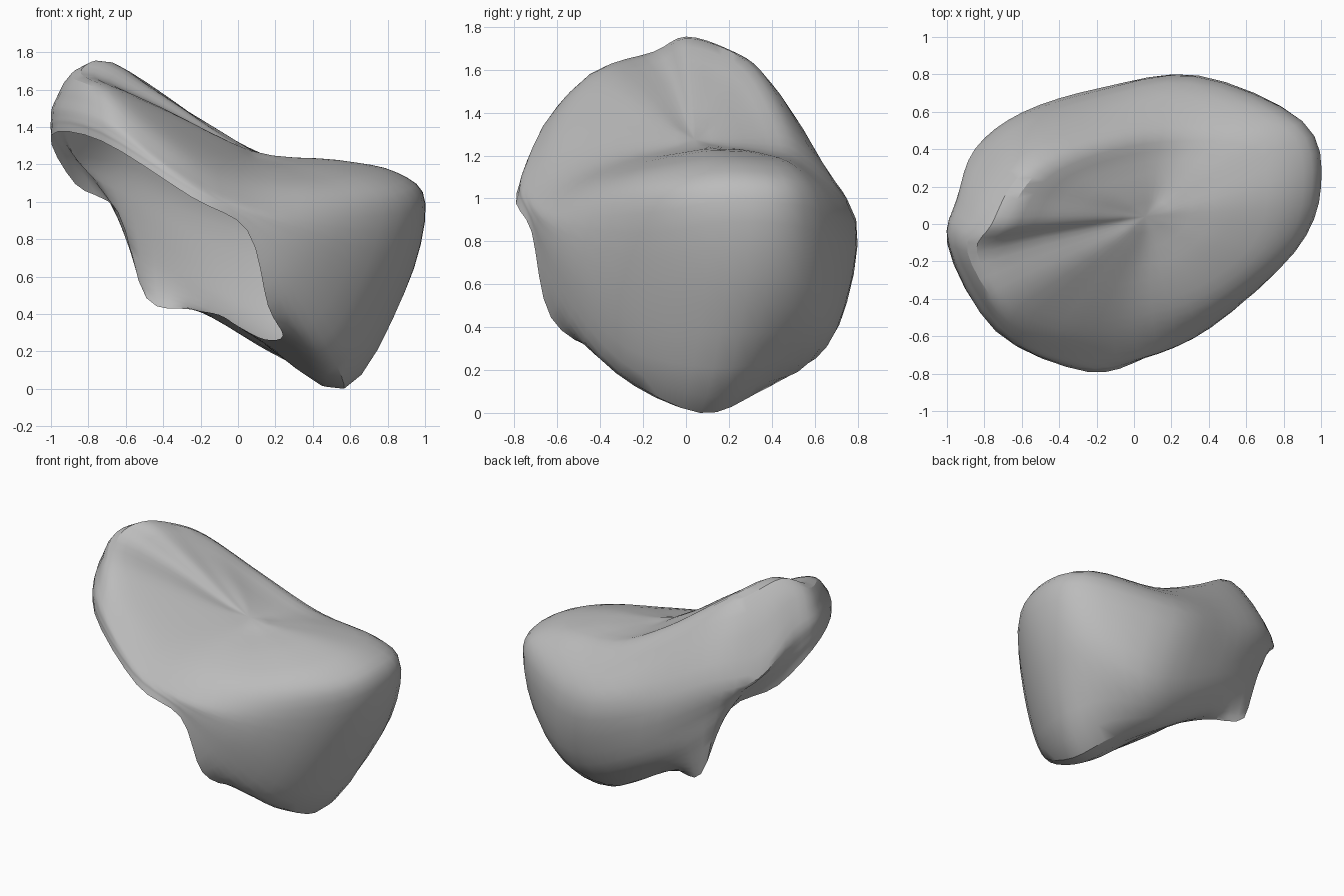
import bpy
import bmesh
from mathutils import Vector

# Remove the default cube
default_cube = bpy.data.objects.get("Cube")
if default_cube:
    bpy.data.objects.remove(default_cube, do_unlink=True)

# Guide loops, counter-clockwise from the thick end, thirteen points each
crown = Vector((.06, .04, 1.29))
shoulder = [
    (.85, .17, 1.17), (.76, .48, 1.16), (.27, .54, 1.19), (-.15, .48, 1.38),
    (-.5, .35, 1.61), (-.66, .2, 1.71), (-.76, 0, 1.77), (-.84, -.15, 1.7),
    (-.68, -.41, 1.61), (-.4, -.56, 1.37), (0, -.54, 1.13), (.4, -.42, 1.08),
    (.74, -.15, 1.12)]
outline = [
    (1, .2, 1), (.9, .55, .98), (.32, .79, .9), (-.2, .71, 1.03),
    (-.6, .58, 1.21), (-.85, .38, 1.28), (-.93, .12, 1.5), (-.97, -.12, 1.55),
    (-.73, -.54, 1.49), (-.41, -.7, 1.25), (.02, -.7, 1.01), (.43, -.52, .93),
    (.86, -.15, .95)]
lower_wall = [
    (.89, .18, .53), (.78, .52, .5), (.4, .7, .4), (-.1, .7, .6),
    (-.55, .58, .9), (-.78, .42, 1.15), (-.94, .14, 1.33), (-.99, -.12, 1.46),
    (-.74, -.57, 1.41), (-.31, -.76, 1.14), (.04, -.72, .95), (.4, -.56, .75),
    (.7, -.24, .5)]
opening_rim = [
    (.14, -.05, .28), (0, .15, .35), (-.1, .3, .41), (-.25, .44, .44),
    (-.49, .53, .5), (-.64, .42, .96), (-.87, .2, 1.11), (-1, -.1, 1.37),
    (-.73, -.58, 1.34), (-.25, -.79, 1.04), (.05, -.72, .86), (.16, -.63, .46),
    (.24, -.38, .3)]
belly_sag = [1.3, 1.05, .6, .25, 0, 0, 0, 0, 0, 0, 0, .15, .65]


def spline_point(a, b, c, d, t):
    """Point on a smooth curve between b and c."""
    return (b * 2 + (c - a) * t + (a * 2 - b * 5 + c * 4 - d) * t ** 2
            + (b * 3 - a - c * 3 + d) * t ** 3) / 2


def smooth_closed(points, steps):
    n = len(points)
    return [spline_point(points[i - 1], points[i], points[(i + 1) % n],
                         points[(i + 2) % n], s / steps)
            for i in range(n) for s in range(steps)]


def smooth_open(before, points, steps):
    """Smooth path that arrives from the point before its start."""
    padded = [before] + points + [points[-1] * 2 - points[-2]]
    result = [spline_point(*padded[i:i + 4], s / steps)
              for i in range(len(points) - 1) for s in range(steps)]
    return result + [points[-1]]


# Fill in the gently raised saddle and the sagging belly
shoulder, outline, lower_wall, opening_rim = [
    [Vector(p) for p in loop]
    for loop in (shoulder, outline, lower_wall, opening_rim)]
saddle = [crown.lerp(p, .6) + Vector((0, 0, .02)) for p in shoulder]
belly = [a.lerp(b, .5) + Vector((.04, 0, -.3)) * sag
         for a, b, sag in zip(lower_wall, opening_rim, belly_sag)]
loops = [smooth_closed(loop, 4) for loop in
         (saddle, shoulder, outline, lower_wall, belly, opening_rim)]

# Skin the open shell from the crown out to the rim
bm = bmesh.new()
crown_vert = bm.verts.new(crown)
columns = []
inner = loops[0]
for i, guide in enumerate(zip(*loops)):
    opposite = inner[i - len(inner) // 2]
    path = smooth_open(opposite, [crown] + list(guide), 4)
    columns.append([crown_vert] + [bm.verts.new(p) for p in path[1:]])
for i, column in enumerate(columns):
    following = columns[(i + 1) % len(columns)]
    bm.faces.new((crown_vert, column[1], following[1]))
    for j in range(1, len(column) - 1):
        bm.faces.new((column[j], column[j + 1],
                      following[j + 1], following[j]))

# Rest the shell on the ground
lowest = min(v.co.z for v in bm.verts)
bmesh.ops.translate(bm, verts=bm.verts, vec=(0, 0, -lowest))
bmesh.ops.recalc_face_normals(bm, faces=bm.faces)
mesh = bpy.data.meshes.new("saddle_shell")
bm.to_mesh(mesh)
bm.free()
shell = bpy.data.objects.new("saddle_shell", mesh)
bpy.context.collection.objects.link(shell)

# One plain grey material
grey = bpy.data.materials.new("plain_grey")
grey.use_nodes = True
colour = (.5, .5, .5, 1)
grey.diffuse_color = colour
grey.node_tree.nodes["Principled BSDF"].inputs["Base Color"].default_value = colour
mesh.materials.append(grey)

bpy.context.view_layer.objects.active = shell
shell.select_set(True)
bpy.ops.object.shade_smooth_by_angle()
